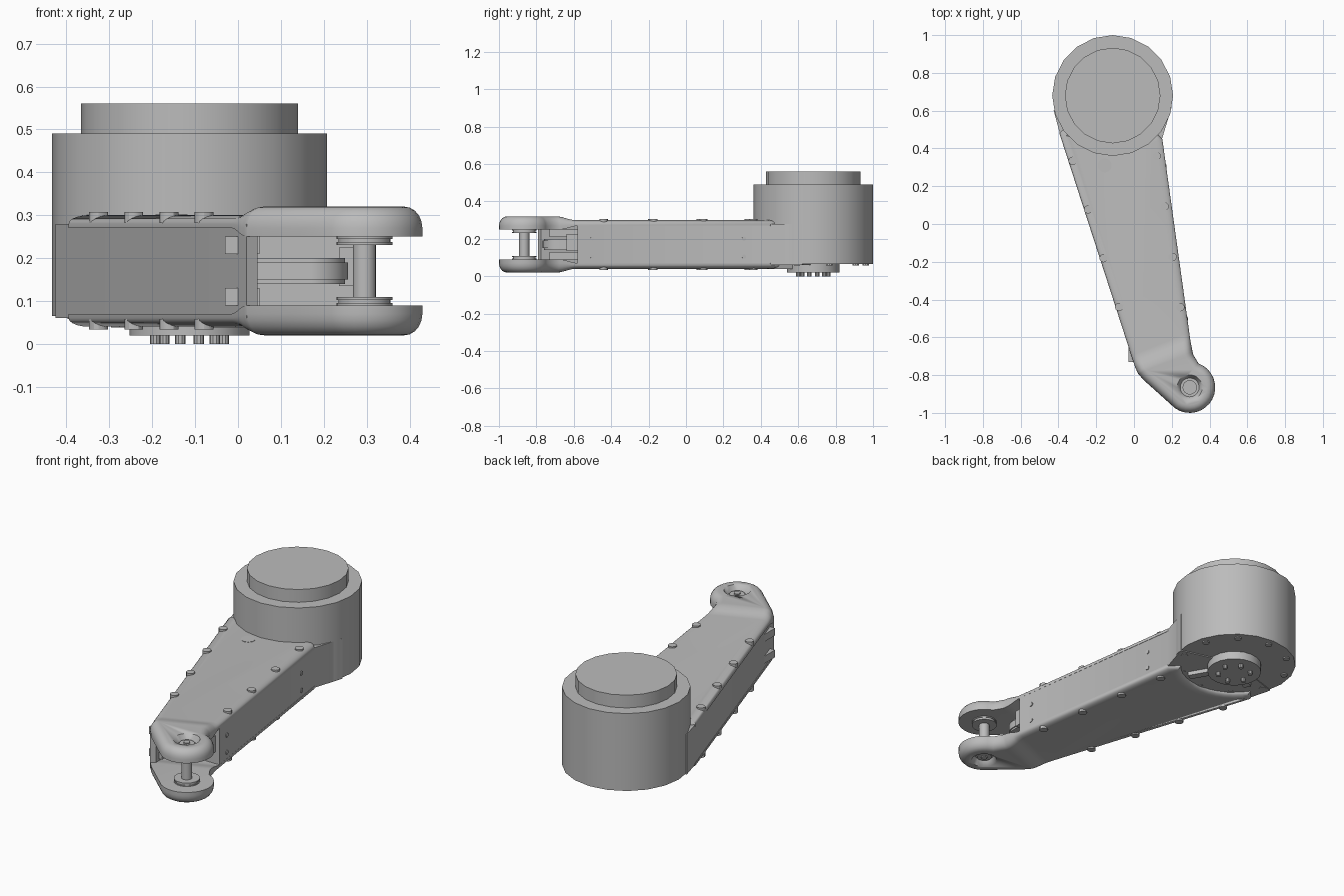
import bpy, bmesh
from math import sin, cos, pi, radians
from mathutils import Vector

cube = bpy.data.objects.get("Cube")
if cube:
    bpy.data.objects.remove(cube, do_unlink=True)

grey = bpy.data.materials.new("metal_grey")
grey.use_nodes = True
COLOUR = (0.5, 0.5, 0.5, 1)
grey.diffuse_color = COLOUR
grey.node_tree.nodes["Principled BSDF"].inputs["Base Color"].default_value = COLOUR

DRUM = Vector((-0.113, 0.68))
TIP = Vector((0.295, -0.865))
MID = 0.17  # height of the mirror plane between the two plates


def finish(name, bm, smooth=30):
    bmesh.ops.recalc_face_normals(bm, faces=bm.faces)
    me = bpy.data.meshes.new(name)
    bm.to_mesh(me)
    bm.free()
    me.materials.append(grey)
    ob = bpy.data.objects.new(name, me)
    bpy.context.collection.objects.link(ob)
    bpy.ops.object.select_all(action="DESELECT")
    ob.select_set(True)
    bpy.context.view_layer.objects.active = ob
    bpy.ops.object.shade_smooth_by_angle(angle=radians(smooth))
    return ob


def loft(rings):
    """Closed solid through rings of 3D points."""
    bm = bmesh.new()
    vs = [[bm.verts.new(p) for p in ring] for ring in rings]
    n = len(vs[0])
    for a, b in zip(vs, vs[1:]):
        for i in range(n):
            j = (i + 1) % n
            bm.faces.new((a[i], a[j], b[j], b[i]))
    bm.faces.new(vs[0][::-1])
    bm.faces.new(vs[-1])
    return bm


def arc(c, r, a0, a1, n):
    angles = [radians(a0 + (a1 - a0) * i / n) for i in range(n + 1)]
    return [Vector((c[0] + r * cos(a), c[1] + r * sin(a))) for a in angles]


def cyl(name, c, r, z0, z1, n=20, r1=None):
    rings = [[(*p, z) for p in arc(c, q, 0, 360, n)[:-1]]
             for q, z in ((r, z0), (r if r1 is None else r1, z1))]
    return finish(name, loft(rings))


def prism(name, pts, z0, z1):
    return finish(name, loft([[(*p, z) for p in pts] for z in (z0, z1)]))


def flip(z, side):
    return z if side > 0 else 2 * MID - z


def inset(pts, d):
    """Mitred inset of a counter-clockwise outline."""
    out = []
    for i, p in enumerate(pts):
        a = (p - pts[i - 1]).normalized()
        b = (pts[(i + 1) % len(pts)] - p).normalized()
        na, nb = Vector((-a.y, a.x)), Vector((-b.y, b.x))
        out.append(p + (na + nb) * d / max(1 + na.dot(nb), 0.5))
    return out


# Motor drum and its cap
cyl("motor_drum", DRUM, 0.32, 0.065, 0.49, 20)
cyl("drum_cap", DRUM, 0.253, 0.49, 0.56, 20)

# Arm body, its left wall reaching forward into the fork
body = [(0.02, -0.79), (0.045, -0.775), (-0.02, -0.58), (0.293, -0.58),
        (0.148, 0.45), (0.2, 0.62), (-0.11, 0.7), (-0.425, 0.6), (-0.39, 0.47)]
prism("arm_body", body, 0.06, 0.28)

# Rounded top and bottom plates, thickening into the fork cheeks
outline = [Vector(p) for p in ((0.003, -0.75), (0.02, -0.79), (0.05, -0.825))]
outline += arc(TIP, 0.135, -125, 70, 16)
outline += [Vector(p) for p in ((0.313, -0.69), (0.299, -0.62), (0.15, 0.45))]
outline += arc(DRUM, 0.28, -40, -147, 12)
outline.append(Vector((-0.395, 0.48)))


def along(co):
    return co.y - 0.4 * (co.x - 0.3)


def fork_plate(name, side):
    rings = [[(*p, 0.27) for p in outline]]
    for k in range(6):
        t = k / 5 * pi / 2
        rings.append([(*p, 0.28 + 0.02 * sin(t))
                      for p in inset(outline, 0.042 * (1 - cos(t)))])
    bm = loft(rings)
    start, end = -0.57, -0.68
    for k in range(7):
        f = start + (end - start) * k / 6
        bmesh.ops.bisect_plane(bm, geom=bm.verts[:] + bm.edges[:] + bm.faces[:],
                               plane_co=(0.3, f, 0), plane_no=(-0.4, 1, 0))
    for v in bm.verts:
        s = min(max((along(v.co) - start) / (end - start), 0), 1)
        s = s * s * (3 - 2 * s)
        if v.co.z < 0.275:
            v.co.z -= 0.02 * s
        else:
            v.co.z = 0.28 - 0.01 * s + (v.co.z - 0.28) * (1 + 1.5 * s)
        v.co.z = flip(v.co.z, side)
    plate = finish(name, bm, 35)
    # Countersunk pocket for the pin bolt
    cutter = cyl("pocket_cutter", TIP, 0.05, flip(0.288, side), flip(0.33, side), 20, 0.072)
    cutter.hide_render = True
    mod = plate.modifiers.new("pocket", "BOOLEAN")
    mod.operation, mod.object, mod.solver = "DIFFERENCE", cutter, "EXACT"
    bpy.context.view_layer.objects.active = plate
    bpy.ops.object.modifier_apply(modifier=mod.name)
    bpy.data.objects.remove(cutter, do_unlink=True)


for side, label in ((1, "top"), (-1, "bottom")):
    fork_plate(label + "_plate", side)

    def part(name, c, r, z0, z1, n=16):
        return cyl(f"{label}_{name}", c, r, flip(z0, side), flip(z1, side), n)

    # Pin bolt and stacked washers
    part("pin_bolt_head", TIP, 0.038, 0.28, 0.3)
    part("pin_bolt_socket", TIP, 0.018, 0.29, 0.306, 6)
    for k in range(3):
        part(f"washer_{k}", TIP, 0.065 - 0.004 * (k == 1), 0.231 + 0.007 * k, 0.238 + 0.007 * k, 24)
    # Plate screws in two rows
    for k in range(4):
        part(f"screw_left_{k}", (-0.325 + 0.082 * k, 0.335 - 0.258 * k), 0.022, 0.282, 0.307, 12)
        part(f"screw_right_{k}", (0.12 + 0.042 * k, 0.36 - 0.267 * k), 0.022, 0.282, 0.307, 12)
    # Stop blocks inside the fork
    z0, z1 = flip(0.21, side), flip(0.25, side)
    prism(label + "_stop_block", [(-0.03, -0.73), (0.05, -0.73), (0.05, -0.57), (-0.03, -0.57)], z0, z1)

cyl("fork_pin", TIP, 0.027, 0.09, 0.25, 16)
cyl("cable_hole_plug", (-0.155, 0.31), 0.037, 0.295, 0.302, 20)

# Rounded tongue and end block between the cheeks
tongue = [Vector((-0.02, -0.57)), Vector((-0.0, -0.7))]
tongue += arc((0.17, -0.68), 0.08, -90, 0, 8) + [Vector((0.25, -0.57))]
prism("fork_tongue", tongue, 0.14, 0.2)
prism("fork_tongue_rim", inset(tongue, -0.006), 0.15, 0.19)
prism("fork_end_block", [(0.235, -0.64), (0.27, -0.64), (0.27, -0.57), (0.235, -0.57)], 0.135, 0.225)

# Small screws on the side wall
for y in (-0.5, 0.31):
    for z in (0.105, 0.2):
        x = 0.293 - 0.141 * (y + 0.58)
        ob = cyl("side_screw", (0, 0), 0.012, -0.004, 0.004, 10)
        ob.rotation_euler = (0, pi / 2, radians(8))
        ob.location = (x, y, z)

# Output disc with pegs, spokes and rim bolts under the drum
cyl("output_disc", DRUM, 0.14, 0.02, 0.07, 20)
for k in range(6):
    cyl(f"output_peg_{k}", arc(DRUM, 0.083, 15 + 60 * k, 0, 1)[0], 0.012, 0, 0.03, 10)
for name, angle, length in (("front_spoke", -60, 0.25), ("side_spoke", -150, 0.2)):
    d = Vector((cos(radians(angle)), sin(radians(angle))))
    n = Vector((-d.y, d.x)) * 0.02
    base, end = DRUM + d * 0.1, DRUM + d * length
    prism(name, [base - n, end - n, end + n, base + n], 0.038, 0.07)
for k in range(10):
    cyl(f"rim_bolt_{k}", arc(DRUM, 0.28, 18 + 36 * k, 0, 1)[0], 0.018, 0.058, 0.07, 10)
